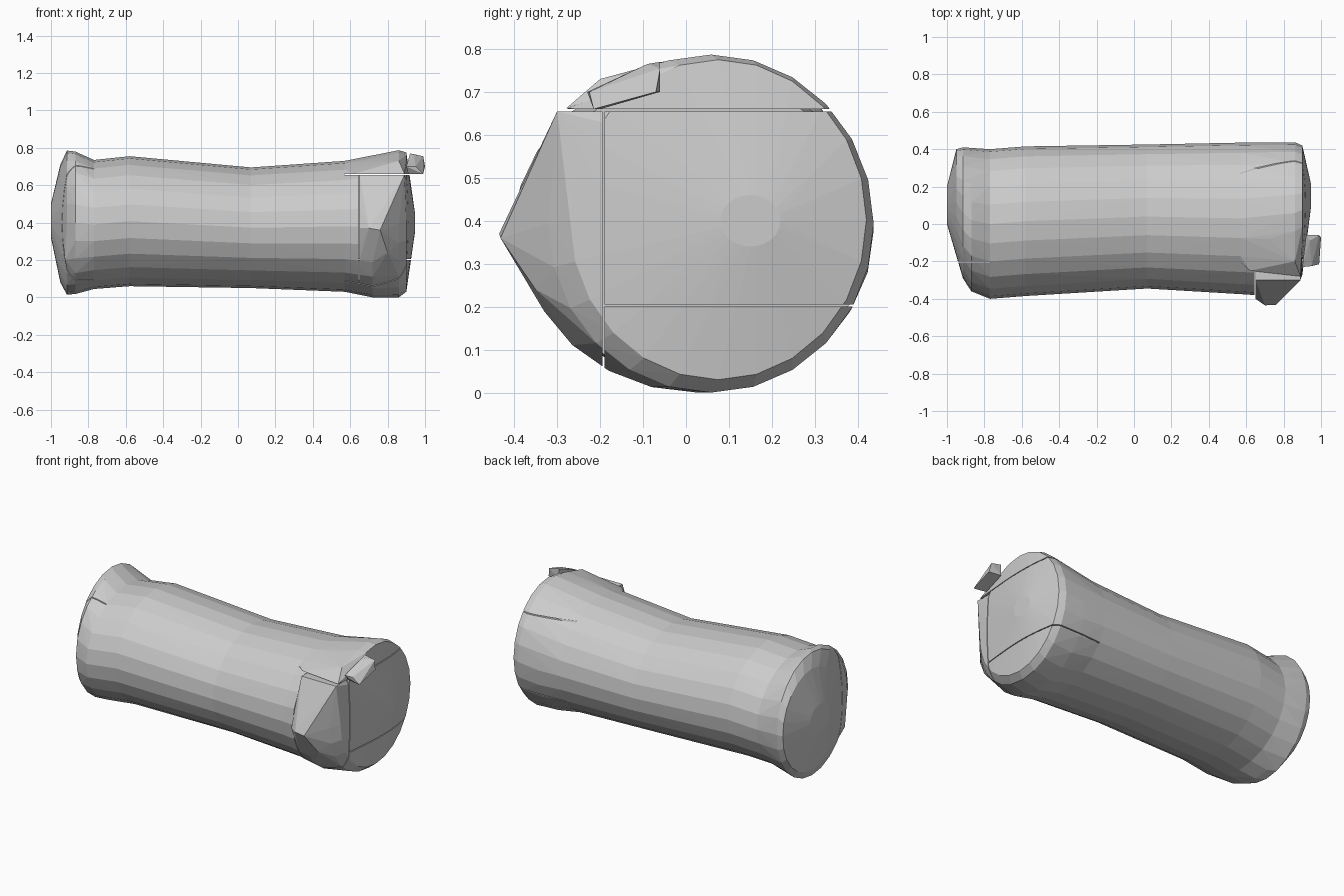
import bpy, bmesh
from math import cos, sin, tau

if "Cube" in bpy.data.objects:
    bpy.data.objects.remove(bpy.data.objects["Cube"])


def ring(x, y0, y1, z0, z1, sides=24):
    """Elliptical cross-section at x, given by its y and z extents."""
    cy, cz, ry, rz = (y0 + y1) / 2, (z0 + z1) / 2, (y1 - y0) / 2, (z1 - z0) / 2
    return [(x, cy + ry * cos(tau * i / sides), cz + rz * sin(tau * i / sides))
            for i in range(sides)]


def convex(points):
    bm = bmesh.new()
    for p in points:
        bm.verts.new(p)
    res = bmesh.ops.convex_hull(bm, input=bm.verts)
    junk = {g for g in res["geom_interior"] + res["geom_unused"]
            if isinstance(g, bmesh.types.BMVert)}
    bmesh.ops.delete(bm, geom=list(junk), context='VERTS')
    return bm


def clip(points, cuts):
    """Convex point set trimmed by (axis, sign, value): keeps sign * axis > sign * value."""
    for axis, sign, value in cuts:
        bm = convex(points)
        co, no = [0, 0, 0], [0, 0, 0]
        co[axis], no[axis] = value, sign
        bmesh.ops.bisect_plane(bm, geom=bm.verts[:] + bm.edges[:] + bm.faces[:],
                               dist=1e-5, plane_co=co, plane_no=no, clear_inner=True)
        points = [tuple(v.co) for v in bm.verts]
        bm.free()
    return points


def hull(name, points):
    """Flat-shaded convex piece around the given points."""
    bm = convex(points)
    bmesh.ops.recalc_face_normals(bm, faces=bm.faces)
    me = bpy.data.meshes.new(name)
    bm.to_mesh(me)
    bm.free()
    ob = bpy.data.objects.new(name, me)
    bpy.context.collection.objects.link(ob)


def rings(*specs):
    return [p for s in specs for p in ring(*s)]


X, Y, Z = 0, 1, 2

# Cross-sections shared by neighbouring segments
left_neck = (-0.77, -0.40, 0.40, 0.045, 0.735)
left_band = (-0.58, -0.385, 0.415, 0.06, 0.755)
waist = (0.07, -0.345, 0.425, 0.05, 0.695)
right_neck = (0.57, -0.375, 0.435, 0.03, 0.73)

# Left end: flared domed cap, split into a main block and a front slice
left_end = rings(left_neck, (-0.87, -0.36, 0.40, 0.018, 0.78),
                 (-0.915, -0.29, 0.41, 0.015, 0.785), (-0.95, -0.17, 0.40, 0.08, 0.71),
                 (-1.0, 0.0, 0.20, 0.32, 0.50))
hull("left_cap", clip(left_end, [(Y, 1, -0.2)]))
hull("left_cap_front", clip(left_end, [(Y, -1, -0.205)])
     + [(-0.935, -0.21, 0.40), (-0.925, -0.25, 0.20)])

# Main tube with a pinched waist
hull("left_collar", rings(left_neck, left_band))
hull("body_left", rings(left_band, waist))
hull("body_right", rings(waist, right_neck))

# Right end: flared cap split into top, middle, bottom and front blocks
right_end = rings(right_neck, (0.72, -0.385, 0.437, 0.0, 0.755),
                  (0.86, -0.32, 0.437, 0.0, 0.787),
                  (0.90, -0.27, 0.42, 0.03, 0.775), (0.945, 0.08, 0.22, 0.34, 0.46))
hull("right_top", clip(right_end, [(Z, 1, 0.66)])
     + [(0.62, -0.25, 0.661), (0.89, -0.28, 0.661), (0.86, -0.20, 0.73)])
hull("right_middle", clip(right_end, [(Z, -1, 0.655), (Z, 1, 0.205), (Y, 1, -0.19)]))
hull("right_bottom", clip(right_end, [(Z, -1, 0.20), (Y, 1, -0.19)]))
hull("right_front", clip(right_end, [(Z, -1, 0.655), (Y, -1, -0.195), (X, -1, 0.645)]))

# Bulge standing out from the front of the right end
hull("front_bulge", clip(right_end, [(Z, -1, 0.655), (Y, -1, -0.195), (X, 1, 0.65)])
     + [(0.65, -0.30, 0.655), (0.65, -0.40, 0.37), (0.70, -0.435, 0.37),
        (0.76, -0.432, 0.36), (0.89, -0.30, 0.655), (0.80, -0.35, 0.24)])

# Small strap end sticking out of the cap
hull("strap_end", [
    (0.90, -0.23, 0.70), (0.91, -0.20, 0.66), (0.92, -0.06, 0.70), (0.92, -0.06, 0.77),
    (0.99, -0.215, 0.66), (0.95, -0.225, 0.70), (1.0, -0.07, 0.70), (0.99, -0.06, 0.755),
    (0.94, -0.09, 0.765)])
